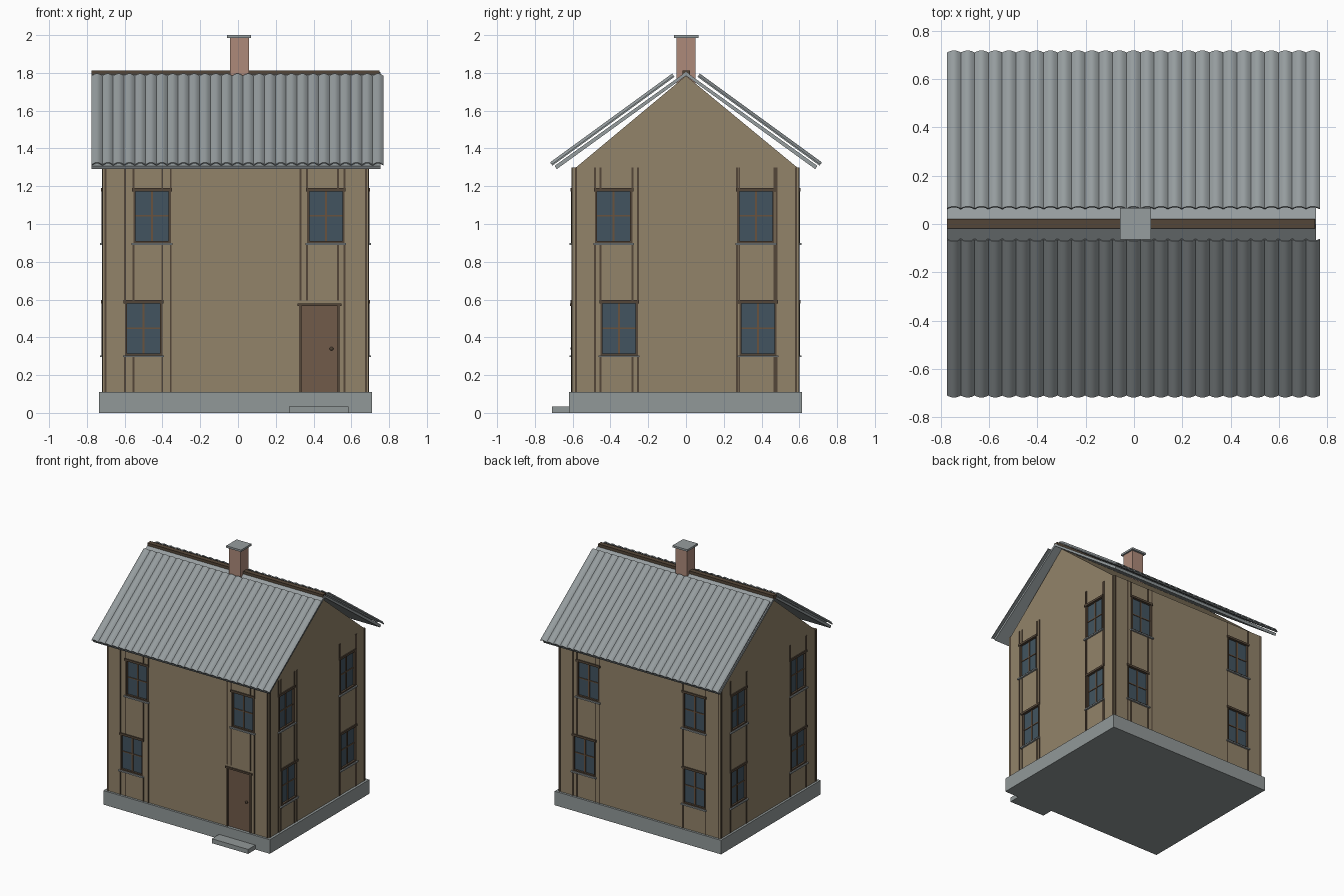
import bpy, bmesh, math
from mathutils import Vector

if "Cube" in bpy.data.objects:
    bpy.data.objects.remove(bpy.data.objects["Cube"])


def material(name, rgb):
    col = [(c / 255 / 12.92 if c < 11 else ((c / 255 + 0.055) / 1.055) ** 2.4) for c in rgb] + [1]
    m = bpy.data.materials.new(name)
    m.use_nodes = True
    m.diffuse_color = col
    m.node_tree.nodes["Principled BSDF"].inputs["Base Color"].default_value = col
    return m


PLASTER = material("tan plaster", (146, 131, 106))
DARK = material("dark wood", (84, 70, 56))
FRAME = material("window wood", (104, 82, 62))
DOOR = material("door brown", (113, 91, 74))
GLASS = material("blue grey glass", (66, 84, 96))
METAL = material("grey metal", (150, 157, 159))
STONE = material("grey concrete", (145, 152, 152))
BRICK = material("chimney brick", (173, 138, 122))


def finish(name, bm, mat):
    bmesh.ops.recalc_face_normals(bm, faces=bm.faces)
    me = bpy.data.meshes.new(name)
    bm.to_mesh(me)
    bm.free()
    if mat:
        me.materials.append(mat)
    ob = bpy.data.objects.new(name, me)
    bpy.context.collection.objects.link(ob)
    return ob


def boxes(name, mat, spans):
    """One object from boxes given as ((x0, x1), (y0, y1), (z0, z1))."""
    bm = bmesh.new()
    for span in spans:
        vs = bmesh.ops.create_cube(bm, size=1)["verts"]
        for v in vs:
            v.co = Vector([(a + b) / 2 + c * (b - a) for c, (a, b) in zip(v.co, span)])
    return finish(name, bm, mat)


def prism(name, mat, profile, x0, x1):
    """Extrude a (y, z) profile along x."""
    bm = bmesh.new()
    f = bm.faces.new([bm.verts.new((x0, y, z)) for y, z in profile])
    new = bmesh.ops.extrude_face_region(bm, geom=[f])["geom"]
    bmesh.ops.translate(bm, verts=[g for g in new if isinstance(g, bmesh.types.BMVert)],
                        vec=(x1 - x0, 0, 0))
    return finish(name, bm, mat)


# Wall planes and a mapper: u along the wall, d outward, z up
X0, X1, Y0, Y1 = -0.717, 0.69, -0.603, 0.598
BASE, EAVE = 0.11, 1.3
PLANES = {"front": (1, Y0, -1), "back": (1, Y1, 1), "right": (0, X1, 1), "left": (0, X0, -1)}


def on_wall(side, u, d, z):
    axis, at, sign = PLANES[side]
    depth = tuple(sorted((at + sign * d[0], at + sign * d[1])))
    return (u, depth, z) if axis == 1 else (depth, u, z)


# Foundation, step and body
boxes("foundation", STONE, [((-0.735, 0.71), (-0.62, 0.615), (0, BASE))])
boxes("door_step", STONE, [((0.27, 0.585), (-0.71, -0.62), (0, 0.035))])
walls = boxes("walls", PLASTER, [((X0, X1), (Y0, Y1), (BASE, EAVE))])
prism("gable", PLASTER, [(-0.582, EAVE), (0.588, EAVE), (0, 1.785)], X0, X1)

# Window centres per wall: upper row, lower row
LOW, HIGH = (0.305, 0.592), (0.9, 1.185)
ROWS = {
    "front": ((-0.455, 0.465), (-0.5,)),
    "back": ((0.43, -0.49), (0.465, -0.49)),
    "right": ((-0.383, 0.37), (-0.354, 0.381)),
    "left": ((-0.365, 0.37), (-0.37, 0.375)),
}
HALF = 0.099
windows = [(s, c, z) for s, rows in ROWS.items() for z, row in zip((HIGH, LOW), rows) for c in row]
door = ("front", 0.43, (BASE, 0.57))
openings = windows + [door]

# Cut the recesses
cutter = boxes("opening_cutter", None,
               [on_wall(s, (c - HALF, c + HALF), (-0.02, 0.03), z) for s, c, z in windows]
               + [on_wall("front", (0.33, 0.53), (-0.015, 0.03), (BASE - 0.01, 0.57))])
cutter.hide_render = True
mod = walls.modifiers.new("openings", "BOOLEAN")
mod.operation, mod.object, mod.solver = "DIFFERENCE", cutter, "EXACT"
bpy.context.view_layer.objects.active = walls
bpy.ops.object.modifier_apply(modifier=mod.name)
bpy.data.objects.remove(cutter)

# Windows
glass, casing, bars, sills = [], [], [], []
for s, c, (z0, z1) in windows:
    a, b, mid = c - HALF, c + HALF, (z0 + z1) / 2
    glass.append(on_wall(s, (a, b), (-0.019, -0.012), (z0, z1)))
    for u in (a, b - 0.012):
        casing.append(on_wall(s, (u, u + 0.012), (-0.019, 0.005), (z0, z1)))
    casing.append(on_wall(s, (a - 0.006, b + 0.006), (-0.019, 0.008), (z1 - 0.012, z1 + 0.005)))
    casing.append(on_wall(s, (a, b), (-0.019, 0.004), (z0, z0 + 0.01)))
    bars.append(on_wall(s, (c - 0.005, c + 0.005), (-0.015, -0.006), (z0, z1)))
    bars.append(on_wall(s, (a, b), (-0.015, -0.007), (mid - 0.004, mid + 0.004)))
    sills.append(on_wall(s, (a - 0.009, b + 0.009), (-0.01, 0.014), (z0 - 0.01, z0)))
boxes("window_glass", GLASS, glass)
boxes("window_frames", DARK, casing)
boxes("window_bars", FRAME, bars)
boxes("window_sills", METAL, sills)

# Door
boxes("door_panel", DOOR, [on_wall("front", (0.335, 0.527), (-0.02, -0.006), (BASE, 0.566))])
boxes("door_frame", DARK,
      [on_wall("front", (u, u + 0.014), (-0.015, 0.005), (BASE, 0.57)) for u in (0.322, 0.526)]
      + [on_wall("front", (0.316, 0.547), (-0.015, 0.01), (0.566, 0.58))])
bm = bmesh.new()
bmesh.ops.create_uvsphere(bm, u_segments=12, v_segments=8, radius=0.01)
bmesh.ops.translate(bm, verts=bm.verts, vec=(0.495, Y0 + 0.001, 0.34))
finish("door_knob", bm, DARK)

# Thin battens in line with the sides of each opening, broken where they meet one
bands = [(BASE, 0.295), (0.295, 0.595), (0.595, 0.89), (0.89, 1.19), (1.19, EAVE)]
battens = []
for s in PLANES:
    ends = (X0 + 0.015, X1 - 0.013) if PLANES[s][0] == 1 else (Y0 + 0.02, Y1 - 0.015)
    for u in ends:
        battens.append(on_wall(s, (u - 0.005, u + 0.005), (-0.005, 0.003), (BASE, EAVE)))
    here = [o for o in openings if o[0] == s]
    for _, c, _ in here:
        for u in (c - HALF, c + HALF):
            for z0, z1 in bands:
                if not any(abs(u - k) < HALF + 0.005 and z0 < h[1] and h[0] < z1 for _, k, h in here):
                    battens.append(on_wall(s, (u - 0.005, u + 0.005), (-0.005, 0.003), (z0, z1)))
boxes("wall_battens", DARK, battens)

# Roof: a flat deck under corrugated sheets, on both slopes
WAVES, SEG, XL, XR = 27, 8, -0.775, 0.77
slope = math.atan2(0.47, 0.65)
for name, sy in (("front", -1), ("back", 1)):
    prism(name + "_roof_deck", METAL,
          [(0, 1.785), (0, 1.805), (sy * 0.695, 1.308), (sy * 0.685, 1.29)], XL, 0.755)
    bm = bmesh.new()
    rows = []
    for y, z in ((0.065, 1.785), (0.711, 1.315)):
        row = []
        for i in range(WAVES * SEG + 1):
            h = 0.014 * abs(math.sin(math.pi * i / SEG))
            x = XL + (XR - XL) * i / (WAVES * SEG)
            row.append(bm.verts.new((x, sy * (y + h * math.sin(slope)), z + h * math.cos(slope))))
        rows.append(row)
    for i in range(WAVES * SEG):
        bm.faces.new((rows[0][i], rows[0][i + 1], rows[1][i + 1], rows[1][i]))
    bmesh.ops.recalc_face_normals(bm, faces=bm.faces)
    if sum(f.normal.z for f in bm.faces) < 0:
        bmesh.ops.reverse_faces(bm, faces=bm.faces)
    ext = bmesh.ops.extrude_face_region(bm, geom=bm.faces[:], use_keep_orig=True)["geom"]
    bmesh.ops.translate(bm, verts=[g for g in ext if isinstance(g, bmesh.types.BMVert)],
                        vec=(0, -sy * 0.004, -0.006))
    sheet = finish(name + "_roof_sheet", bm, METAL)
    bpy.ops.object.select_all(action="DESELECT")
    sheet.select_set(True)
    bpy.context.view_layer.objects.active = sheet
    bpy.ops.object.shade_smooth_by_angle(angle=math.radians(35))
boxes("ridge_board", DARK, [((XL, 0.75), (-0.018, 0.02), (1.785, 1.813))])

# Chimney
boxes("chimney", BRICK, [((-0.042, 0.058), (-0.05, 0.05), (1.7, 1.985))])
boxes("chimney_cap", METAL, [((-0.058, 0.07), (-0.064, 0.066), (1.985, 2.0))])
